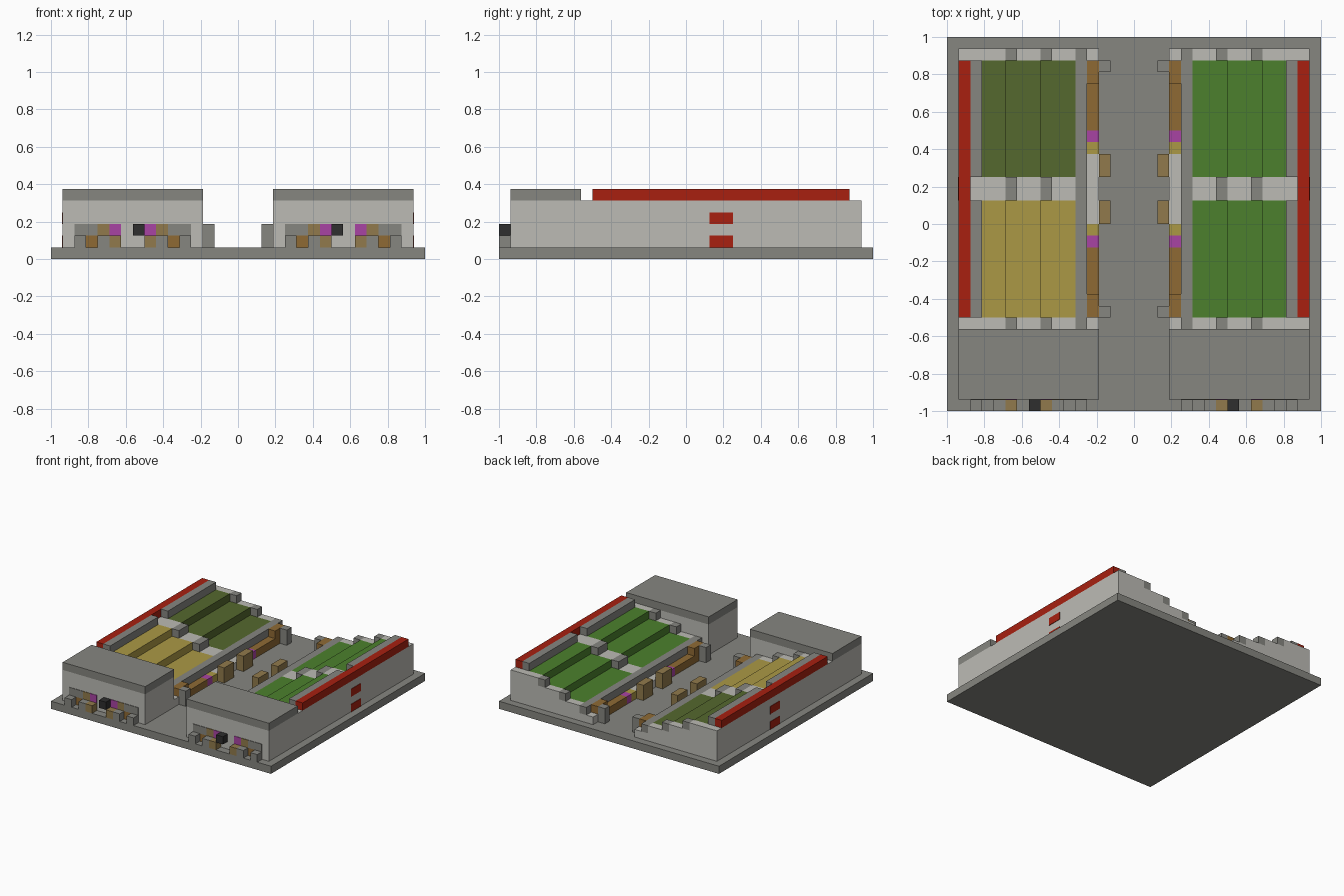
import bpy
import bmesh

old = bpy.data.objects.get("Cube")
if old:
    bpy.data.objects.remove(old, do_unlink=True)

U = 1 / 16  # grid cell size


def material(name, hex_code):
    rgb = [int(hex_code[i:i + 2], 16) / 255 for i in (0, 2, 4)]
    lin = [c / 12.92 if c <= 0.04045 else ((c + 0.055) / 1.055) ** 2.4 for c in rgb]
    mat = bpy.data.materials.new(name)
    mat.use_nodes = True
    mat.diffuse_color = (*lin, 1)
    bsdf = next(n for n in mat.node_tree.nodes if n.type == "BSDF_PRINCIPLED")
    bsdf.inputs["Base Color"].default_value = (*lin, 1)
    return mat


GRAY = material("stone_gray", "868680")
LIGHT = material("light_gray", "BCBBB5")
RED = material("red", "A82010")
GREEN = material("leaf_green", "4C802D")
OLIVE = material("olive_green", "55682E")
YELLOW = material("straw_yellow", "AB9945")
BROWN = material("brown", "8F6A34")
TAN = material("tan", "917A4C")
MAGENTA = material("magenta", "A944A4")
BLACK = material("black", "2E2E2E")


def prism(name, side, profile, y0, y1, mat):
    """Extrude a profile of (cells from outer edge, height) along y."""
    bm = bmesh.new()
    pts = [(side * (1 - d * U), y0 * U - 1, z * U) for d, z in profile]
    face = bm.faces.new([bm.verts.new(p) for p in pts])
    ext = bmesh.ops.extrude_face_region(bm, geom=[face])["geom"]
    moved = [v for v in ext if isinstance(v, bmesh.types.BMVert)]
    bmesh.ops.translate(bm, verts=moved, vec=(0, (y1 - y0) * U, 0))
    bmesh.ops.recalc_face_normals(bm, faces=bm.faces)
    mesh = bpy.data.meshes.new(name)
    bm.to_mesh(mesh)
    bm.free()
    mesh.materials.append(mat)
    obj = bpy.data.objects.new(name, mesh)
    bpy.context.collection.objects.link(obj)
    return obj


def box(name, side, d0, d1, y0, y1, z0, z1, mat):
    return prism(name, side, [(d0, z0), (d1, z0), (d1, z1), (d0, z1)], y0, y1, mat)


def stairs(start, end, steps):
    """Profile that drops one cell at each step, inward from the outer edge."""
    pts, z = [(start, 1), (start, 5)], 5
    for d in steps:
        pts += [(d, z), (d, z - 1)]
        z -= 1
    return pts + [(end, z), (end, 1)]


# Ground slab
box("ground_slab", 1, 0, 32, 0, 32, 0, 1, GRAY)

for side, label in ((1, "left"), (-1, "right")):
    def part(name, *args):
        return box(f"{label}_{name}", side, *args)

    # Front house with flat roof
    part("house_walls", 1, 13, 1, 7, 1, 5, LIGHT)
    part("house_roof", 1, 13, 1, 7, 5, 6, GRAY)

    # Stepped cross walls with a cap on every step
    for y0, y1 in ((7, 8), (18, 20), (30, 31)):
        prism(f"{label}_cross_wall", side, stairs(1, 13, (5, 8, 11)), y0, y1, LIGHT)
        for d, top in ((5, 5), (8, 4), (11, 3)):
            part("step_cap", d, d + 1, y0, y1, top - 1, top, GRAY)

    # Stepped roof panels between the cross walls
    colours = (GREEN, GREEN) if side > 0 else (YELLOW, OLIVE)
    for (y0, y1), colour in zip(((8, 18), (20, 30)), colours):
        prism(f"{label}_roof_panels", side, stairs(3, 11, (5, 8)), y0, y1, colour)
        part("outer_wall", 1, 3, y0, y1, 1, 5, LIGHT)
        part("upper_rail", 2, 3, y0, y1, 5, 6, GRAY)
        part("inner_wall", 11, 12, y0, y1, 1, 2, LIGHT)
        part("lower_rail", 11, 12, y0, y1, 2, 3, GRAY)

    # Red ridge and side windows
    part("ridge", 1, 2, 8, 30, 5, 6, RED)
    for z in (1, 3):
        part("side_window", 0.93, 1, 18, 20, z, z + 1, RED)

    # Low ledge along the courtyard, the same towards both ends
    for name, a, b, top, mat in (
            ("ledge_middle", 1, 3, 2, LIGHT), ("ledge_straw", 3, 4, 2, YELLOW),
            ("ledge_magenta", 4, 5, 2, MAGENTA), ("ledge_brown", 5, 9, 2, BROWN),
            ("ledge_end", 9, 11, 3, BROWN)):
        part(name, 12, 13, 19 + a, 19 + b, 1, top, mat)
        part(name, 12, 13, 19 - b, 19 - a, 1, top, mat)

    # Courtyard posts
    for name, a, b, mat in (("end_post", 10, 11, GRAY), ("door_post", 1, 3, TAN)):
        part(name, 13, 14, 19 + a, 19 + b, 1, 3, mat)
        part(name, 13, 14, 19 - b, 19 - a, 1, 3, mat)

    # Front blocks and flush coloured panels, paired about the house middle
    for a, mat in ((1, TAN), (2, GRAY), (4, GRAY)):
        part("front_block", 7 + a, 8 + a, 0, 1, 1, 2, mat)
        part("front_block", 6 - a, 7 - a, 0, 1, 1, 2, mat)
    for a, b, z, mat in ((3, 4, 1, BROWN), (1, 2, 2, MAGENTA),
                         (2, 3, 2, TAN), (3, 5, 2, GRAY)):
        part("front_panel", 7 + a, 7 + b, 0.93, 1, z, z + 1, mat)
        part("front_panel", 7 - b, 7 - a, 0.93, 1, z, z + 1, mat)
    part("front_lamp", 7, 8, 0, 1, 2, 3, BLACK)
